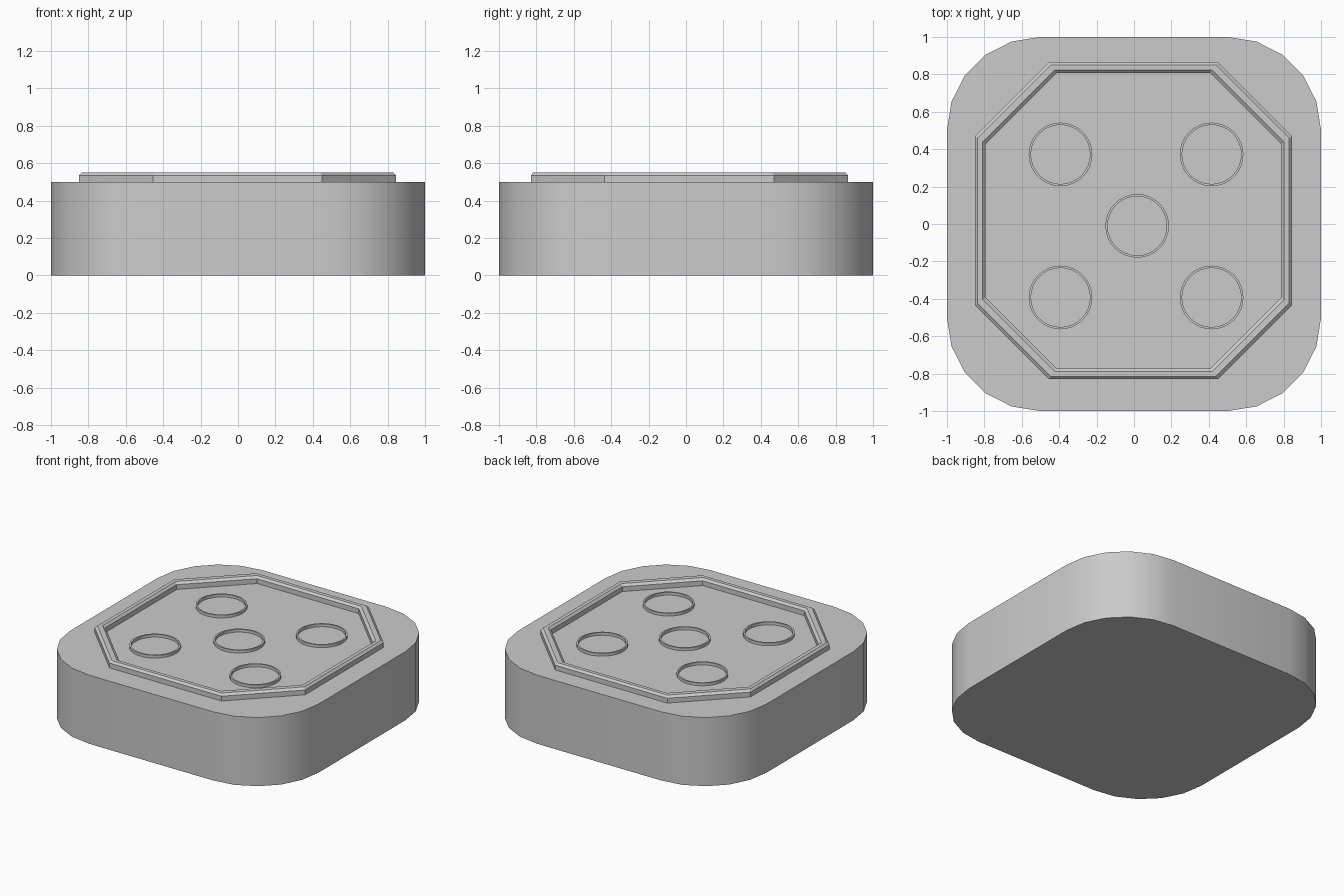
import bpy, bmesh
from math import sin, cos, pi

if "Cube" in bpy.data.objects:
    bpy.data.objects.remove(bpy.data.objects["Cube"])


def make_object(name, bm):
    bmesh.ops.recalc_face_normals(bm, faces=bm.faces)
    mesh = bpy.data.meshes.new(name)
    bm.to_mesh(mesh)
    bm.free()
    obj = bpy.data.objects.new(name, mesh)
    bpy.context.collection.objects.link(obj)
    bpy.ops.object.select_all(action='DESELECT')
    obj.select_set(True)
    bpy.context.view_layer.objects.active = obj
    bpy.ops.object.shade_smooth_by_angle(angle=pi / 6)
    return obj


def loft_loop(name, profile, outline, centre):
    """Closed band: profile of (size, z) points swept round outline(size)."""
    bm = bmesh.new()
    loops = [[bm.verts.new((x + centre[0], y + centre[1], z)) for x, y in outline(size)]
             for size, z in profile]
    for k, a in enumerate(loops):
        b = loops[(k + 1) % len(loops)]
        for i in range(len(a)):
            j = (i + 1) % len(a)
            bm.faces.new((a[i], a[j], b[j], b[i]))
    return make_object(name, bm)


def octagon(h):
    a = 0.452 - (0.8475 - h) * 0.75
    return [(h, -a), (h, a), (a, h), (-a, h), (-h, a), (-h, -a), (-a, -h), (a, -h)]


def circle(r, n=32):
    return [(r * cos(2 * pi * i / n), r * sin(2 * pi * i / n)) for i in range(n)]


# Body: square block with five-segment rounded corners
bm = bmesh.new()
corners = []
for q, (sx, sy) in enumerate([(1, 1), (-1, 1), (-1, -1), (1, -1)]):
    for i in range(6):
        t = q * pi / 2 + i * pi / 10
        corners.append(bm.verts.new((0.5 * sx + 0.5 * cos(t), 0.5 * sy + 0.5 * sin(t), 0)))
base = bm.faces.new(corners)
top = bmesh.ops.extrude_face_region(bm, geom=[base], use_keep_orig=True)
bmesh.ops.translate(bm, vec=(0, 0, 0.5),
                    verts=[v for v in top['geom'] if isinstance(v, bmesh.types.BMVert)])
make_object("body", bm)

# Raised octagonal rim with bevelled edges
rim_profile = [(0.8475, 0.495), (0.8475, 0.535), (0.833, 0.55),
               (0.806, 0.55), (0.791, 0.535), (0.791, 0.495)]
loft_loop("octagon_rim", rim_profile, octagon, (-0.003, 0.0175))

# Five thin raised rings: one at each corner and one in the middle
ring_profile = [(0.17, 0.495), (0.17, 0.52), (0.158, 0.52), (0.158, 0.495)]
ring_centres = [(x, y) for x in (-0.393, 0.415) for y in (-0.393, 0.372)] + [(0.017, -0.01)]
for n, centre in enumerate(ring_centres):
    loft_loop(f"ring_{n + 1}", ring_profile, circle, centre)
